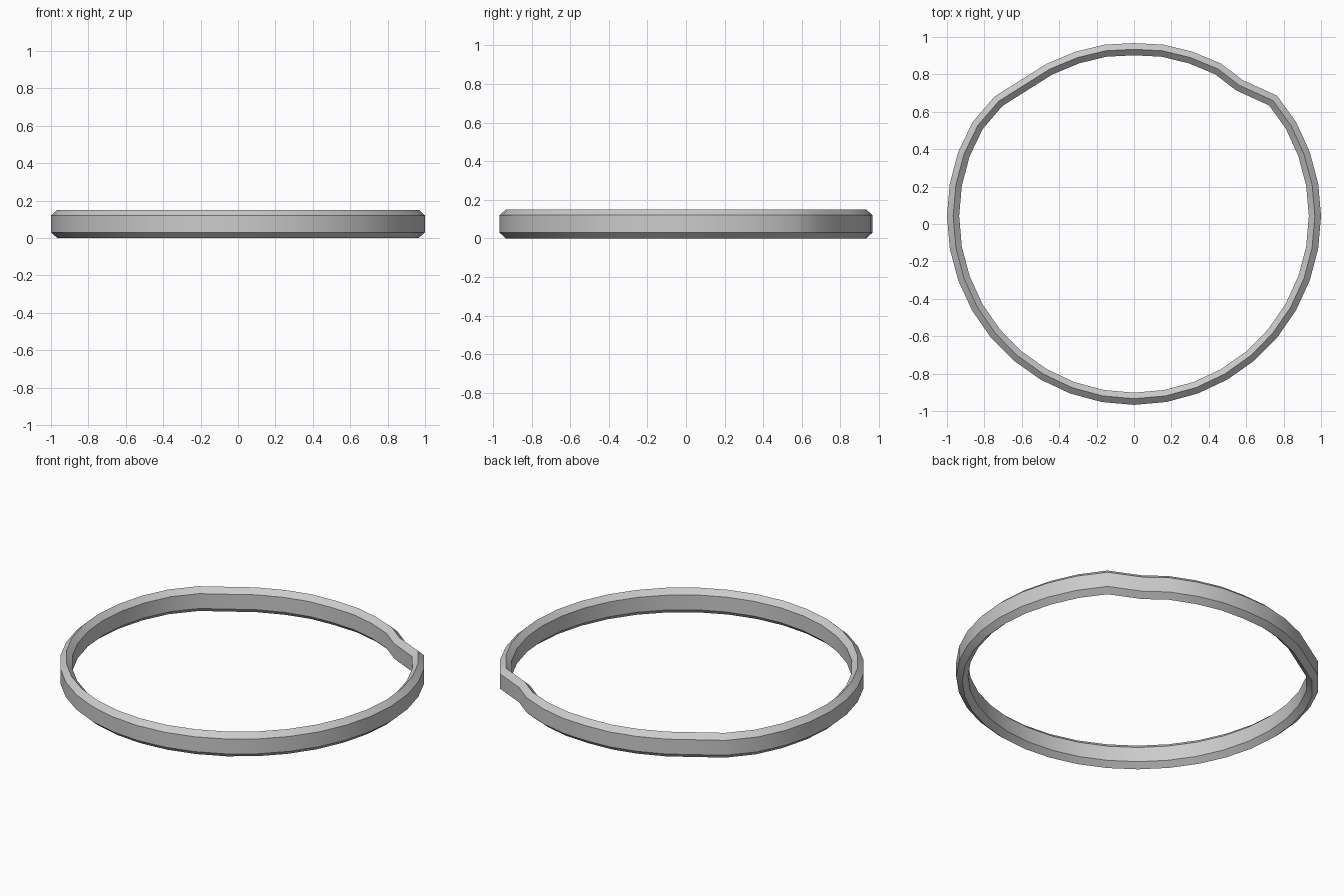
import bpy, bmesh, math
from mathutils import Vector

if "Cube" in bpy.data.objects:
    bpy.data.objects.remove(bpy.data.objects["Cube"])

# outer outline: lower arc is a 36-sided ellipse, upper part is slightly dented
def arc(a):
    t = math.radians(a)
    return Vector((math.cos(t), 0.043 + 1.01 * math.sin(t)))

lower = [arc(a) for a in range(-180, 1, 10)]
upper = [(0.985, 0.215), (0.94, 0.385), (0.868, 0.543), (0.765, 0.686), (0.58, 0.77),
         (0.467, 0.857), (0.313, 0.921), (0.157, 0.959), (0, 0.967), (-0.157, 0.959),
         (-0.313, 0.921), (-0.467, 0.857), (-0.605, 0.77), (-0.745, 0.682),
         (-0.863, 0.545), (-0.94, 0.385), (-0.985, 0.215)]
path = lower + [Vector(p) for p in upper]
n = len(path)

# hexagonal cross-section: (inward offset, height)
section = [(0, 0.03), (0, 0.12), (0.033, 0.15), (0.065, 0.12), (0.065, 0.03), (0.033, 0)]

bm = bmesh.new()
rings = []
for i, p in enumerate(path):
    d1 = (p - path[i - 1]).normalized()
    d2 = (path[(i + 1) % n] - p).normalized()
    t = (d1 + d2).normalized()
    inward = Vector((-t.y, t.x)) / t.dot(d1)
    rings.append([bm.verts.new((*(p + inward * o), z)) for o, z in section])
for i in range(n):
    a, b = rings[i], rings[(i + 1) % n]
    for j in range(6):
        k = (j + 1) % 6
        bm.faces.new((a[j], b[j], b[k], a[k]))
bmesh.ops.recalc_face_normals(bm, faces=bm.faces)

# dented ring band
mesh = bpy.data.meshes.new("ring_band")
bm.to_mesh(mesh)
bm.free()
ring = bpy.data.objects.new("ring_band", mesh)
bpy.context.collection.objects.link(ring)
bpy.context.view_layer.objects.active = ring
ring.select_set(True)
bpy.ops.object.shade_smooth_by_angle(angle=math.radians(35))
